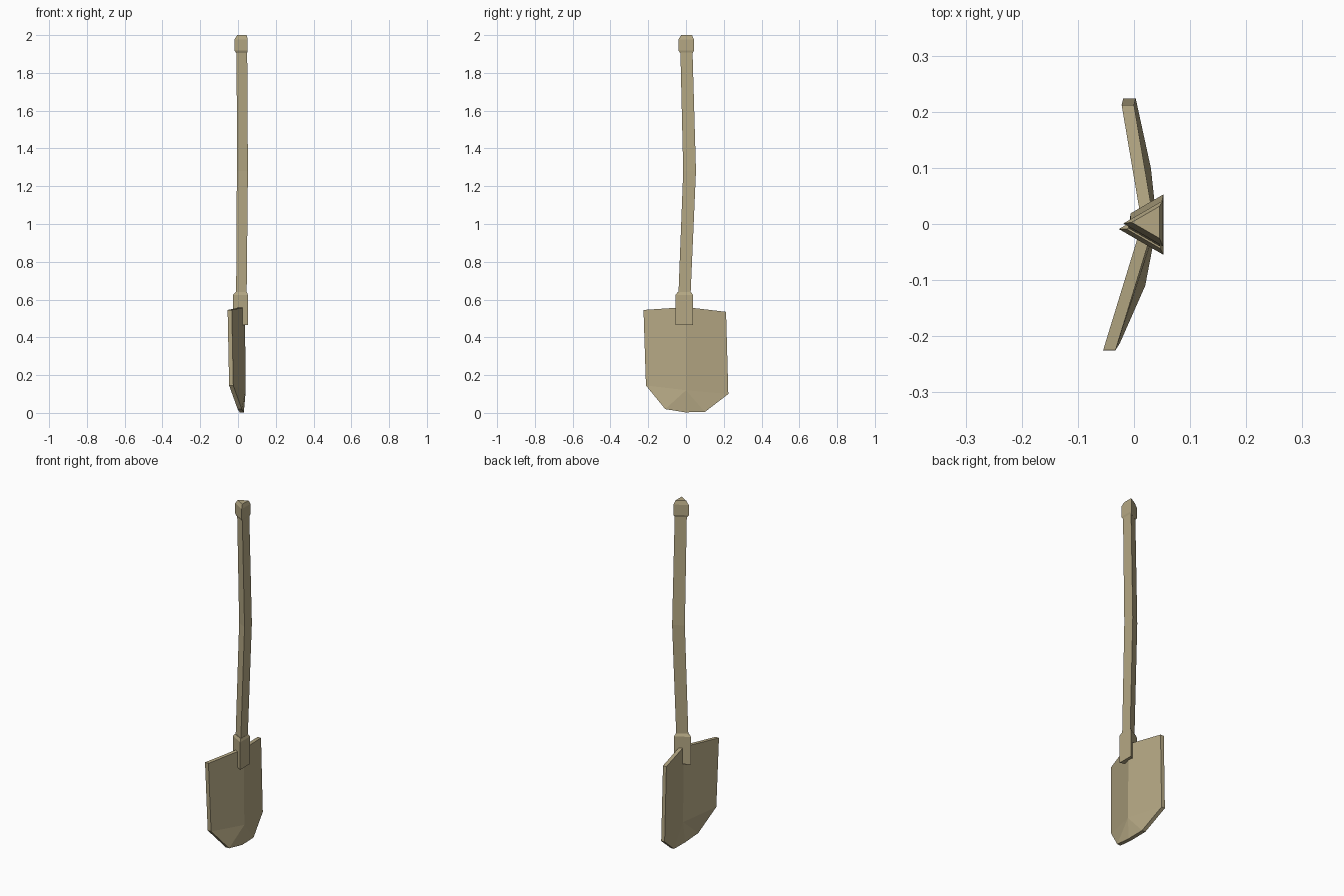
import bpy, bmesh, math
from mathutils import Vector

if "Cube" in bpy.data.objects:
    bpy.data.objects.remove(bpy.data.objects["Cube"])

mat = bpy.data.materials.new("tan")
mat.diffuse_color = (0.46, 0.39, 0.23, 1)
mat.use_nodes = True
mat.node_tree.nodes["Principled BSDF"].inputs["Base Color"].default_value = mat.diffuse_color


def finish(name, bm):
    bmesh.ops.recalc_face_normals(bm, faces=bm.faces)
    mesh = bpy.data.meshes.new(name)
    bm.to_mesh(mesh)
    bm.free()
    mesh.materials.append(mat)
    obj = bpy.data.objects.new(name, mesh)
    bpy.context.collection.objects.link(obj)
    return obj


def loft(name, rings):
    """Three-sided bar through rings of (x, y, z, radius)."""
    bm = bmesh.new()
    loops = []
    for x, y, z, r in rings:
        loops.append([bm.verts.new((x + r * math.cos(a), y + r * math.sin(a), z))
                      for a in (math.pi / 3, math.pi, 5 * math.pi / 3)])
    for a, b in zip(loops, loops[1:]):
        for i in range(3):
            j = (i + 1) % 3
            bm.faces.new((a[i], a[j], b[j], b[i]))
    bm.faces.new(loops[0])
    bm.faces.new(loops[-1])
    return finish(name, bm)


# Bent shaft, end knob and socket
loft("shaft", [(0.027, -0.009, 0.60, 0.037), (0.033, 0.019, 1.28, 0.039),
               (0.030, 0.002, 1.93, 0.037)])
loft("knob", [(0.029, 0.002, 1.905, 0.038), (0.028, 0.001, 1.918, 0.047),
              (0.028, 0.001, 1.978, 0.047), (0.029, 0.003, 2.0, 0.033)])
loft("socket", [(0.026, -0.009, 0.465, 0.053), (0.026, -0.009, 0.625, 0.053),
                (0.027, -0.009, 0.64, 0.040)])

# Blade: creased outline, inner face points (x, y, z), thickened along x
pts = [(-0.055, -0.225, 0.545), (0.014, 0, 0.56), (-0.022, 0.212, 0.535),
       (-0.019, 0.224, 0.10), (0.008, 0.10, 0.005), (0.009, -0.005, 0.003),
       (-0.002, -0.11, 0.02), (-0.047, -0.212, 0.145), (0.019, 0, 0.12)]
panels = [(0, 1, 8, 7), (1, 2, 3, 8), (3, 4, 8), (4, 5, 8), (5, 6, 8), (6, 7, 8)]
bm = bmesh.new()
verts = [bm.verts.new(p) for p in pts]
faces = [bm.faces.new([verts[i] for i in f]) for f in panels]
ext = bmesh.ops.extrude_face_region(bm, geom=faces, use_keep_orig=True)
new = [g for g in ext["geom"] if isinstance(g, bmesh.types.BMVert)]
bmesh.ops.translate(bm, verts=new, vec=Vector((0.022, 0, 0)))
finish("blade", bm)
